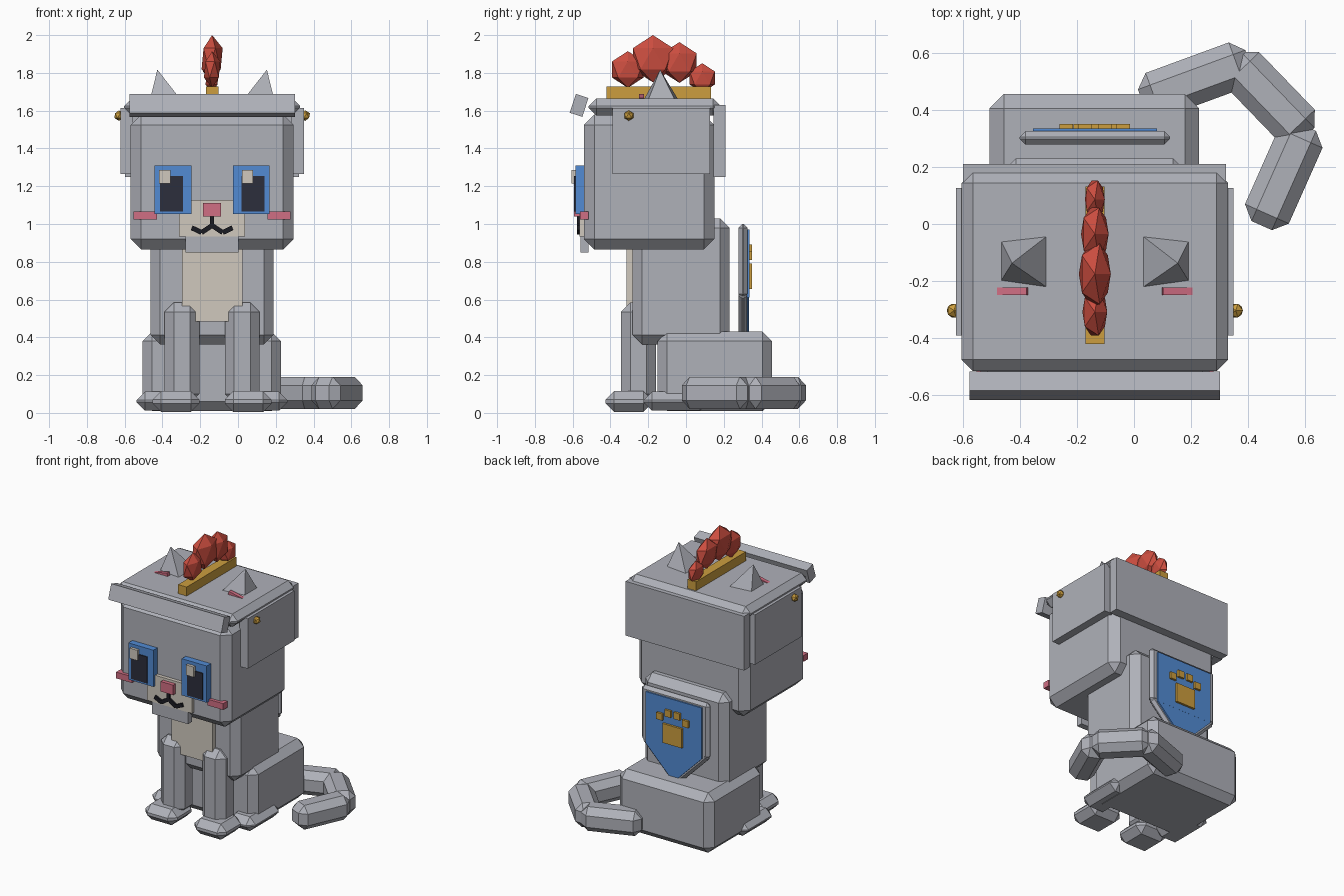
import bpy, bmesh, math
from mathutils import Matrix, Vector

if "Cube" in bpy.data.objects:
    bpy.data.objects.remove(bpy.data.objects["Cube"])

CX = -0.137  # symmetry plane of the cat (the tail swings out to one side)


def material(name, rgb):
    m = bpy.data.materials.new(name)
    lin = [(c / 255 / 12.92 if c < 10 else ((c / 255 + 0.055) / 1.055) ** 2.4) for c in rgb]
    m.diffuse_color = (*lin, 1)
    m.use_nodes = True
    m.node_tree.nodes["Principled BSDF"].inputs["Base Color"].default_value = m.diffuse_color
    return m


GREY = material("fur grey", (175, 177, 185))
CREAM = material("cream", (208, 201, 190))
BLUE = material("blue", (82, 139, 212))
DARK = material("pupil dark", (44, 46, 60))
BLACK = material("mouth black", (26, 27, 34))
PINK = material("pink", (208, 110, 131))
GOLD = material("gold", (204, 158, 62))
RED = material("crest red", (205, 78, 64))


def finish(name, bm, mat, matrix=None):
    bmesh.ops.recalc_face_normals(bm, faces=bm.faces)
    mesh = bpy.data.meshes.new(name)
    bm.to_mesh(mesh)
    bm.free()
    mesh.materials.append(mat)
    ob = bpy.data.objects.new(name, mesh)
    if matrix:
        ob.matrix_world = matrix
    bpy.context.collection.objects.link(ob)
    return ob


def block(name, center, size, mat, chamfer=0, rot=None):
    """Box with optional chamfered edges and a rotation (angle in degrees, axis)."""
    bm = bmesh.new()
    bmesh.ops.create_cube(bm, size=1)
    bmesh.ops.scale(bm, vec=size, verts=bm.verts)
    if chamfer:
        bmesh.ops.bevel(bm, geom=list(bm.edges), offset=chamfer, segments=1,
                        profile=0.5, affect='EDGES', clamp_overlap=True)
    m = Matrix.Translation(center)
    if rot:
        m = m @ Matrix.Rotation(math.radians(rot[0]), 4, rot[1])
    return finish(name, bm, mat, m)


def span(name, x, y, z, mat, chamfer=0):
    """Box given by its extent on each axis."""
    c = [(a + b) / 2 for a, b in (x, y, z)]
    s = [b - a for a, b in (x, y, z)]
    return block(name, c, s, mat, chamfer)


def sided(s, a, b):
    """Extent on x measured outward from the symmetry plane, on side s."""
    return tuple(sorted((CX + s * a, CX + s * b)))


def gem(name, center, radius, mat, scale=(1, 1, 1)):
    bm = bmesh.new()
    bmesh.ops.create_icosphere(bm, subdivisions=1, radius=radius)
    bmesh.ops.scale(bm, vec=scale, verts=bm.verts)
    return finish(name, bm, mat, Matrix.Translation(center))


# Body
span("head", (-0.568, 0.294), (-0.54, 0.15), (0.865, 1.58), GREY, 0.055)
span("torso", (-0.463, 0.187), (-0.283, 0.23), (0.363, 1.03), GREY, 0.05)
span("haunches", (-0.505, 0.228), (-0.15, 0.455), (0.01, 0.43), GREY, 0.05)
span("chest", (CX - 0.16, CX + 0.16), (-0.315, -0.27), (0.483, 0.9), CREAM)

# Legs and paws
for s, side in ((-1, "left"), (1, "right")):
    span(side + "_front_leg", sided(s, 0.067, 0.252), (-0.345, -0.16), (0.05, 0.585), GREY, 0.05)
    span(side + "_front_paw", sided(s, 0.067, 0.315), (-0.425, -0.18), (0.005, 0.115), GREY, 0.045)
    span(side + "_rear_paw", sided(s, 0.2, 0.4), (-0.225, 0.12), (0.012, 0.112), GREY, 0.045)

# Tail: three chamfered links swinging round to the right
for i, (c, d, h) in enumerate((((0.215, 0.503), (0.94, 0.345), 0.2),
                               ((0.475, 0.442), (0.695, -0.72), 0.185),
                               ((0.524, 0.168), (-0.406, -0.914), 0.19))):
    ang = math.degrees(math.atan2(d[1], d[0]))
    block("tail_link_%d" % (i + 1), (c[0], c[1], 0.106), (2 * h, 0.168, 0.17), GREY, 0.045, (ang, 'Z'))

# Helmet: cap, brim, side and back flaps, side studs
span("helmet_cap", (-0.603, 0.329), (-0.515, 0.184), (1.575, 1.665), GREY, 0.04)
block("helmet_brim", (CX, -0.566, 1.628), (0.877, 0.07, 0.105), GREY, 0, (-18, 'X'))
span("helmet_back_flap", (-0.598, 0.322), (0.145, 0.21), (1.25, 1.63), GREY)
for s, side in ((-1, "left"), (1, "right")):
    span(side + "_helmet_flap", sided(s, 0.42, 0.486), (-0.39, 0.126), (1.265, 1.615), GREY)
    gem(side + "_helmet_stud", (CX + s * 0.493, -0.303, 1.574), 0.028, GOLD)

# Ears: leaning four-sided pyramids, each with a small pink wedge in front
for s, side in ((-1, "left"), (1, "right")):
    bm = bmesh.new()
    base = [bm.verts.new((CX + s * x, y, z)) for x, y, z in
            ((0.167, -0.042, 1.66), (0.332, -0.053, 1.645), (0.332, -0.205, 1.645), (0.167, -0.222, 1.66))]
    tip = bm.verts.new((CX + s * 0.29, -0.137, 1.817))
    bm.faces.new(base)
    for i in range(4):
        bm.faces.new((base[i], base[(i + 1) % 4], tip))
    finish(side + "_ear", bm, GREY)
    block(side + "_inner_ear", (CX + s * 0.287, -0.236, 1.66), (0.105, 0.026, 0.035), PINK, 0, (s * 12, 'Y'))

# Crest
span("crest_base", (CX - 0.033, CX + 0.033), (-0.42, 0.132), (1.65, 1.728), GOLD)
for i, (y, z, r) in enumerate(((-0.308, 1.818, 0.097), (-0.175, 1.875, 0.125),
                               (-0.035, 1.855, 0.108), (0.086, 1.773, 0.078))):
    gem("crest_gem_%d" % (i + 1), (CX, y, z), r, RED, (0.5, 1, 1))

# Face
for s, side in ((-1, "left"), (1, "right")):
    span(side + "_eye", sided(s, 0.11, 0.304), (-0.585, -0.53), (1.053, 1.31), BLUE)
    span(side + "_pupil", sided(s, 0.155, 0.277), (-0.592, -0.584), (1.067, 1.253), DARK)
    span(side + "_cheek", sided(s, 0.293, 0.415), (-0.562, -0.515), (1.023, 1.067), PINK)
for x, side in ((-0.387, "left"), (0.05, "right")):
    span(side + "_eye_glint", (x - 0.03, x + 0.03), (-0.605, -0.58), (1.215, 1.287), CREAM)
span("muzzle", (CX - 0.175, CX + 0.175), (-0.565, -0.53), (0.935, 1.127), CREAM)
span("chin", (CX - 0.14, CX + 0.14), (-0.558, -0.515), (0.848, 0.937), GREY)
span("nose", (CX - 0.048, CX + 0.048), (-0.592, -0.55), (1.04, 1.11), PINK)

# Mouth strokes
span("mouth_center", (CX - 0.011, CX + 0.011), (-0.578, -0.555), (0.985, 1.045), BLACK)
for s, side in ((-1, "left"), (1, "right")):
    for part, a, b in (("inner", (0.0, 0.992), (0.056, 0.955)), ("outer", (0.056, 0.955), (0.108, 0.98))):
        v = Vector((s * (b[0] - a[0]), b[1] - a[1]))
        c = (CX + s * (a[0] + b[0]) / 2, -0.5665, (a[1] + b[1]) / 2)
        block("%s_mouth_%s" % (side, part), c, (v.length, 0.023, 0.026), BLACK, 0,
              (-math.degrees(math.atan2(v.y, v.x)), 'Y'))

# Back banner: square panels ending in diamond points
span("banner_backing", (-0.4, 0.126), (0.278, 0.325), (0.61, 1.0), GREY, 0.02)
block("banner_backing_point", (CX, 0.3015, 0.62), (0.375, 0.045, 0.375), GREY, 0.018, (45, 'Y'))
span("banner", (CX - 0.217, CX + 0.217), (0.315, 0.335), (0.61, 0.97), BLUE)
block("banner_point", (CX, 0.3245, 0.61), (0.306, 0.02, 0.306), BLUE, 0, (45, 'Y'))

# Paw emblem on the banner
span("emblem_pad", (CX - 0.075, CX + 0.075), (0.33, 0.35), (0.655, 0.79), GOLD)
for i, (x, z) in enumerate(((-0.1, 0.832), (-0.036, 0.868), (0.036, 0.868), (0.1, 0.832))):
    block("emblem_toe_%d" % (i + 1), (CX + x, 0.34, z), (0.047, 0.02, 0.047), GOLD)
